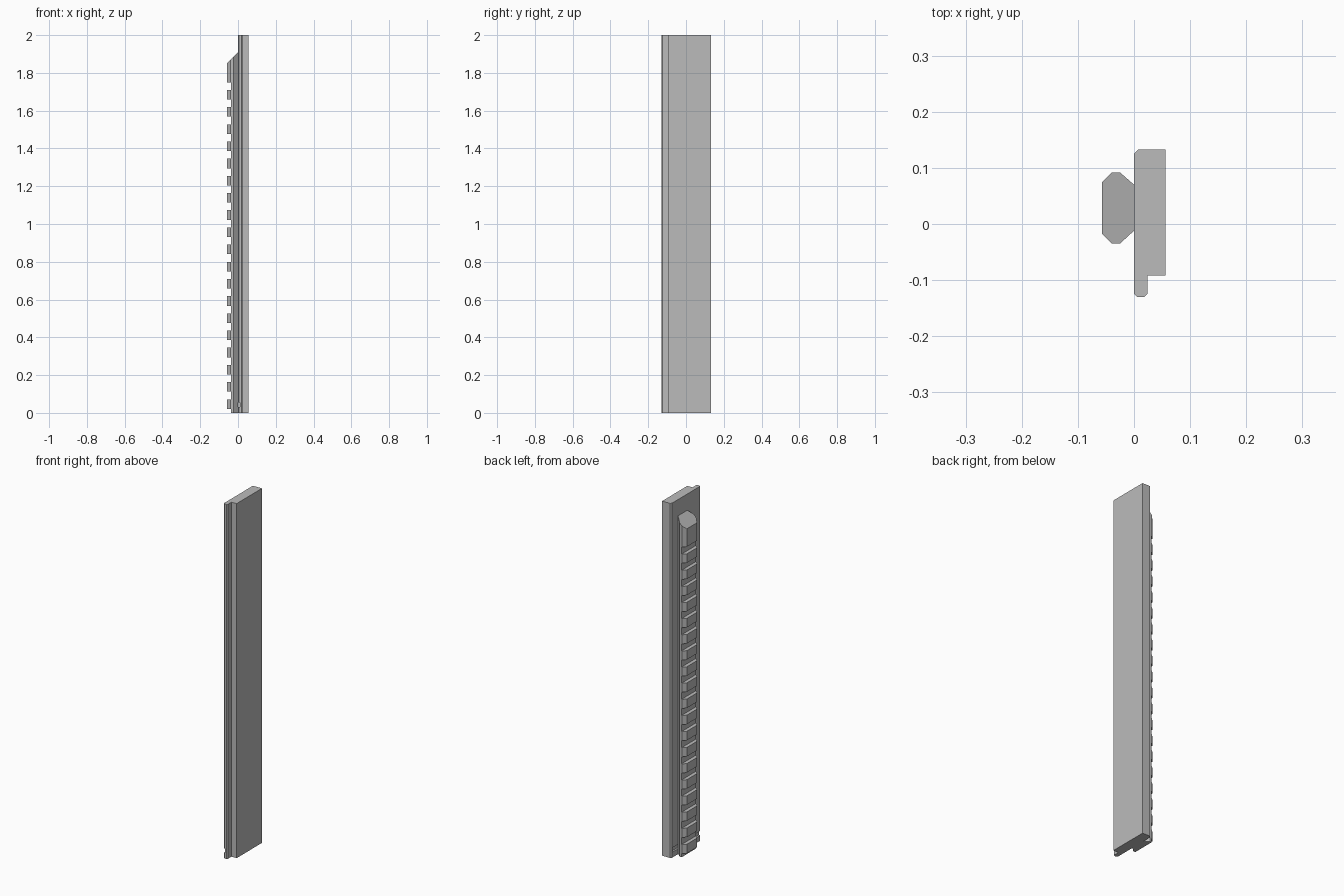
import bpy, bmesh

cube = bpy.data.objects.get("Cube")
if cube:
    bpy.data.objects.remove(cube, do_unlink=True)

grey = bpy.data.materials.new("plain_grey")
grey.use_nodes = True
grey.diffuse_color = (0.5, 0.5, 0.5, 1)
grey.node_tree.nodes["Principled BSDF"].inputs["Base Color"].default_value = (0.5, 0.5, 0.5, 1)


def add_prism(bm, profile, low, high):
    """Upright prism; high may be a function of x for a sloped top."""
    top = high if callable(high) else (lambda x: high)
    lower = [bm.verts.new((x, y, low)) for x, y in profile]
    upper = [bm.verts.new((x, y, top(x))) for x, y in profile]
    bm.faces.new(lower[::-1])
    bm.faces.new(upper)
    for i in range(len(profile)):
        j = (i + 1) % len(profile)
        bm.faces.new((lower[i], lower[j], upper[j], upper[i]))


def make_object(name, prisms):
    bm = bmesh.new()
    for profile, low, high in prisms:
        add_prism(bm, profile, low, high)
    bmesh.ops.recalc_face_normals(bm, faces=bm.faces)
    mesh = bpy.data.meshes.new(name)
    bm.to_mesh(mesh)
    bm.free()
    mesh.materials.append(grey)
    obj = bpy.data.objects.new(name, mesh)
    bpy.context.collection.objects.link(obj)
    return obj


# Backing plate with a thin tongue along its front edge
plate_profile = [(0, 0.125), (0.008, 0.133), (0.056, 0.133), (0.056, -0.092),
                 (0.024, -0.092), (0.024, -0.124), (0.018, -0.13),
                 (0.006, -0.13), (0, -0.124)]
plate = make_object("backing_plate", [(plate_profile, 0, 2)])

# Shallow cross groove near the foot of the plate
groove = [(-0.02, -0.15), (0.01, -0.15), (0.01, 0.122), (-0.02, 0.122)]
cutter = make_object("groove_cutter", [(groove, 0.03, 0.055)])
cutter.hide_render = True
cutter.hide_set(True)
cut = plate.modifiers.new("cross_groove", 'BOOLEAN')
cut.operation = 'DIFFERENCE'
cut.solver = 'EXACT'
cut.object = cutter


# Rail with a sloped upper end
def rail_top(x):
    return 1.908 + x


FLOOR = -0.037
core_profile = [(FLOOR, 0.092), (-0.025, 0.092), (0, 0.07), (0, -0.012),
                (-0.025, -0.035), (FLOOR, -0.035)]
make_object("rail_core", [(core_profile, 0, rail_top)])

# Evenly spaced teeth, with a longer one at the top
tooth_profile = [(FLOOR, 0.092), (-0.039, 0.092), (-0.057, 0.074),
                 (-0.057, -0.017), (-0.039, -0.035), (FLOOR, -0.035)]
PITCH = 0.091
teeth = [(tooth_profile, 0.021 + PITCH * i, 0.072 + PITCH * i) for i in range(19)]
teeth.append((tooth_profile, 0.021 + PITCH * 19, rail_top))
make_object("rail_teeth", teeth)
